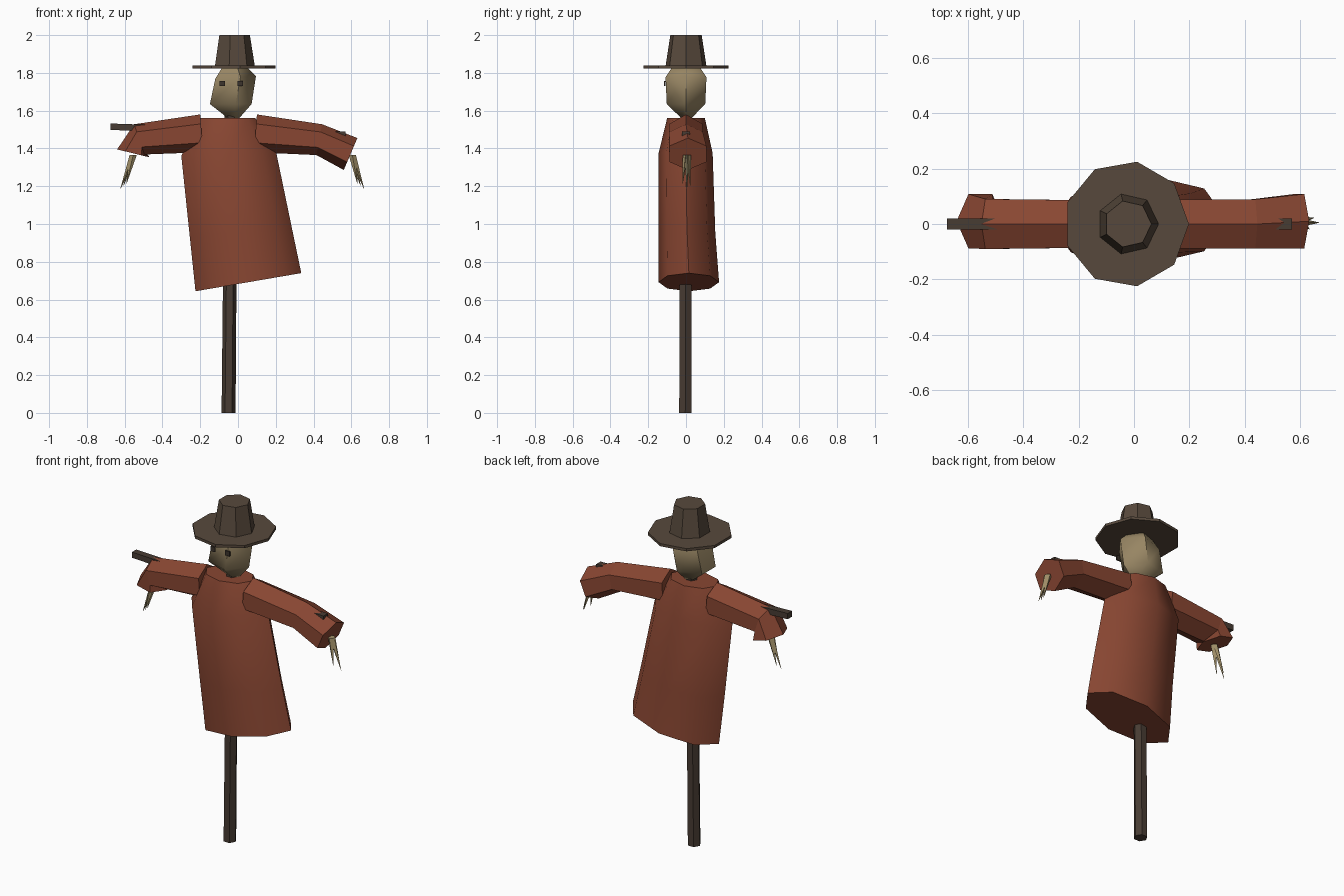
import bpy, bmesh, math
from mathutils import Vector

if "Cube" in bpy.data.objects:
    bpy.data.objects.remove(bpy.data.objects["Cube"])


def material(name, rgb):
    m = bpy.data.materials.new(name)
    m.diffuse_color = (*rgb, 1)
    m.use_nodes = True
    m.node_tree.nodes["Principled BSDF"].inputs["Base Color"].default_value = m.diffuse_color
    return m


COAT = material("rust cloth", (0.25, 0.062, 0.032))
HAT = material("brown felt", (0.095, 0.066, 0.045))
WOOD = material("dark wood", (0.065, 0.045, 0.033))
SACK = material("sackcloth", (0.31, 0.235, 0.125))
STRAW = material("straw", (0.36, 0.28, 0.14))
EYE = material("eye brown", (0.045, 0.033, 0.025))


def ring(center, u, v, n):
    """n-sided ring; first corner lies along u."""
    c, u, v = Vector(center), Vector(u), Vector(v)
    return [c + u * math.cos(a) + v * math.sin(a)
            for a in (2 * math.pi * i / n for i in range(n))]


def loft(name, rings, mat, smooth=None):
    """Skin a list of rings and cap both ends."""
    bm = bmesh.new()
    rows = [[bm.verts.new(p) for p in r] for r in rings]
    n = len(rows[0])
    for a, b in zip(rows, rows[1:]):
        for i in range(n):
            j = (i + 1) % n
            bm.faces.new((a[i], a[j], b[j], b[i]))
    bm.faces.new(rows[0][::-1])
    bm.faces.new(rows[-1])
    bmesh.ops.recalc_face_normals(bm, faces=bm.faces)
    me = bpy.data.meshes.new(name)
    bm.to_mesh(me)
    bm.free()
    me.materials.append(mat)
    ob = bpy.data.objects.new(name, me)
    bpy.context.collection.objects.link(ob)
    if smooth:
        bpy.ops.object.select_all(action='DESELECT')
        ob.select_set(True)
        bpy.context.view_layer.objects.active = ob
        bpy.ops.object.shade_smooth_by_angle(angle=math.radians(smooth))
    return ob


def flat(x, y, z, rx, ry, n, tilt=0):
    """Ring around the vertical axis, rising by tilt on its +x side."""
    return ring((x, y, z), (rx, 0, tilt), (0, ry, 0), n)


# Pole, running up into the head
loft("pole", [flat(-0.05, -0.004, 0, 0.037, 0.037, 6),
              flat(-0.035, 0, 1.70, 0.034, 0.034, 6)], WOOD)

# Crossbar
loft("crossbar", [[Vector((x, y, z + dz)) for y, dz in
                   ((-0.02, -0.017), (0.02, -0.017), (0.02, 0.017), (-0.02, 0.017))]
                  for x, z in ((-0.675, 1.515), (0.57, 1.472))], WOOD)

# Coat, blown to one side
loft("coat", [flat(0.055, 0.015, 0.692, 0.28, 0.16, 8, 0.048),
              flat(0.015, 0.005, 0.955, 0.27, 0.15, 8, 0.025),
              flat(-0.05, -0.002, 1.375, 0.25, 0.143, 8, 0.015),
              flat(-0.055, 0, 1.56, 0.147, 0.10, 8)], COAT, 48)


# Sleeves: each section is top point, bottom point (x, z), half width
def sleeve(name, sections):
    rings = []
    for (tx, tz), (bx, bz), w, y in sections:
        rings.append(ring(((tx + bx) / 2, y, (tz + bz) / 2),
                          ((tx - bx) / 2, 0, (tz - bz) / 2),
                          (0, w / math.sin(math.pi / 3), 0), 6))
    loft(name, rings, COAT)


sleeve("sleeve_right", [((0.10, 1.58), (0.085, 1.38), 0.088, 0),
                        ((0.445, 1.528), (0.415, 1.365), 0.089, 0),
                        ((0.632, 1.455), (0.56, 1.286), 0.098, 0.01)])
sleeve("sleeve_left", [((-0.20, 1.58), (-0.185, 1.38), 0.086, 0),
                       ((-0.55, 1.528), (-0.495, 1.368), 0.090, 0),
                       ((-0.64, 1.395), (-0.468, 1.353), 0.098, 0.01)])

# Straw hands: three tapering prongs each
for side, base, tips in (
        ("right", (0.605, 0.005, 1.365),
         ((0.632, -0.018, 1.215), (0.667, 0.005, 1.187), (0.648, 0.022, 1.205))),
        ("left", (-0.555, 0.005, 1.365),
         ((-0.59, -0.018, 1.215), (-0.622, 0.005, 1.187), (-0.605, 0.022, 1.205)))):
    for i, tip in enumerate(tips):
        start = Vector(base) + Vector((0, (i - 1) * 0.008, 0))
        loft(f"straw_hand_{side}_{i + 1}",
             [ring(start, (0.019, 0, 0), (0, 0.014, 0), 4),
              ring(tip, (0.001, 0, 0), (0, 0.001, 0), 4)], STRAW)

# Head: five-sided stuffed sack
loft("head", [flat(-0.027, 0.002, 1.562, 0.035, 0.03, 5),
              flat(-0.05, 0, 1.635, 0.122, 0.107, 5),
              flat(-0.024, 0, 1.775, 0.119, 0.114, 5, 0.008),
              flat(-0.025, 0, 1.832, 0.07, 0.075, 5)], SACK, 60)

# Eyes: thin square plates
for side, x in (("left", -0.083), ("right", 0.012)):
    loft("eye_" + side, [[Vector((x + dx, y, 1.744 + dz)) for dx, dz in
                          ((-0.014, -0.014), (0.014, -0.014), (0.014, 0.014), (-0.014, 0.014))]
                         for y in (-0.117, -0.109)], EYE)

# Hat brim and crown
loft("hat_brim", [flat(-0.028, 0, z, 0.226, 0.228, 9) for z in (1.822, 1.838)], HAT)
loft("hat_crown", [flat(-0.022, 0, 1.83, 0.112, 0.112, 7),
                   flat(-0.022, 0, 2.0, 0.085, 0.085, 7)], HAT)
